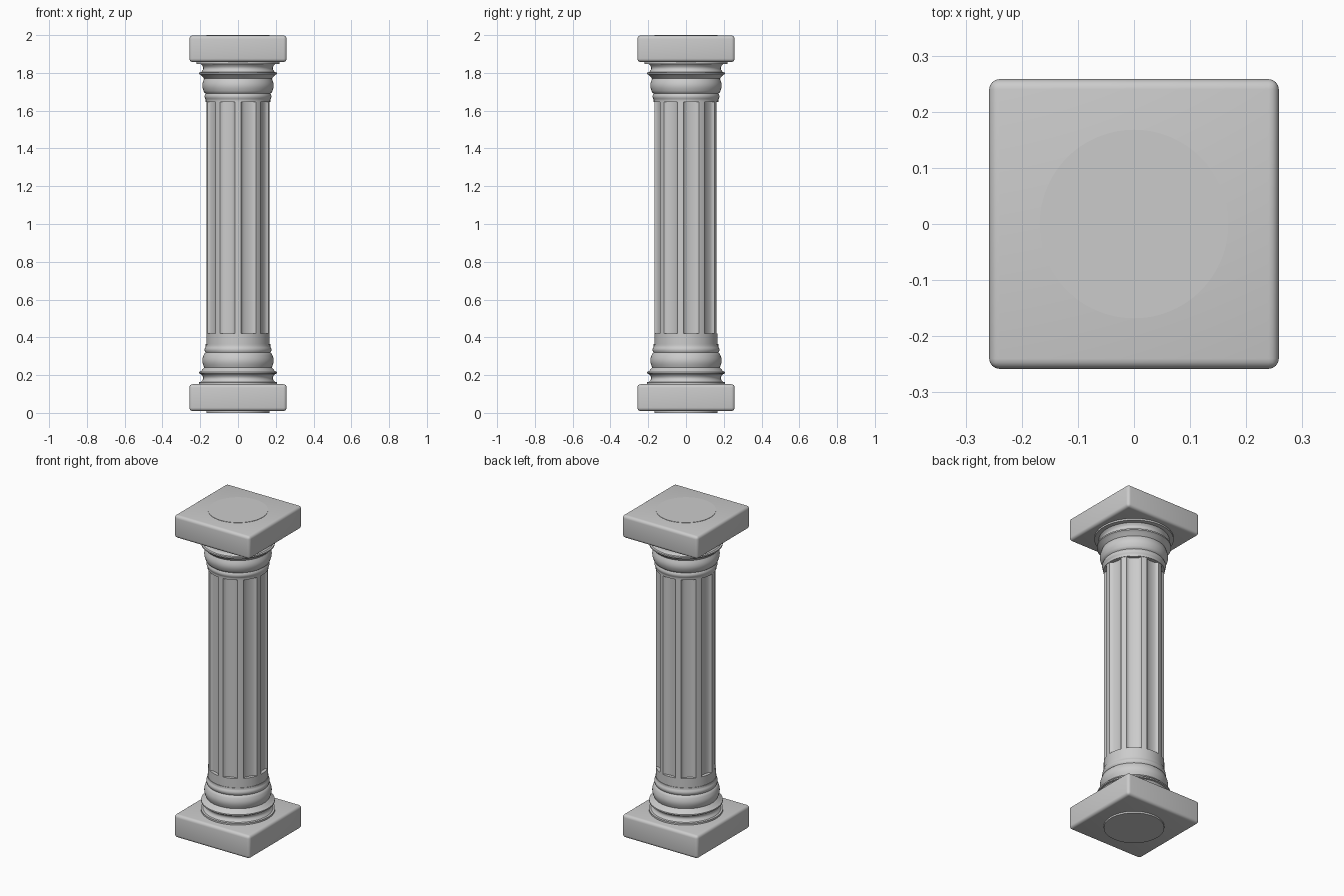
import bpy, bmesh
from math import sin, cos, pi, radians, sqrt

if "Cube" in bpy.data.objects:
    bpy.data.objects.remove(bpy.data.objects["Cube"])

R = 0.168            # shaft radius
FLUTES = 9
HALF = 14.5          # half width of a flute in degrees
DEPTH = 0.02


def finish(name, bm, angle=35):
    bmesh.ops.remove_doubles(bm, verts=bm.verts, dist=1e-5)
    bmesh.ops.recalc_face_normals(bm, faces=bm.faces)
    me = bpy.data.meshes.new(name)
    bm.to_mesh(me)
    bm.free()
    ob = bpy.data.objects.new(name, me)
    bpy.context.collection.objects.link(ob)
    bpy.ops.object.select_all(action='DESELECT')
    ob.select_set(True)
    bpy.context.view_layer.objects.active = ob
    bpy.ops.object.shade_smooth_by_angle(angle=radians(angle))
    return ob


def loft(name, rings):
    """Skin a stack of closed rings and cap both ends."""
    bm = bmesh.new()
    loops = [[bm.verts.new(p) for p in ring] for ring in rings]
    for a, b in zip(loops, loops[1:]):
        for i in range(len(a)):
            j = (i + 1) % len(a)
            bm.faces.new((a[i], a[j], b[j], b[i]))
    bm.faces.new(loops[0][::-1])
    bm.faces.new(loops[-1])
    return finish(name, bm)


def shaft_ring(z, depth):
    pts = []
    local = [-20, -17] + [-HALF + 2 * HALF * k / 12 for k in range(13)] + [17]
    for f in range(FLUTES):
        for t in local:
            a = radians(-70 + 360 / FLUTES * f + t)
            r = R - depth * sqrt(max(0, 1 - (t / HALF) ** 2))
            pts.append((r * cos(a), r * sin(a), z))
    return pts


# Fluted shaft running through the whole column
loft("fluted_shaft", [shaft_ring(z, d) for z, d in
     ((0, 0), (0.42, 0), (0.42, DEPTH), (1.645, DEPTH), (1.645, 0), (2.0, 0))])


# Moulding profile: (radius, distance from the block)
def bulge(r, out, d0, d1, n=8):
    return [(r + out * sin(pi * k / n), d0 + (d1 - d0) * k / n) for k in range(n + 1)]


def moulding(name, foot, place):
    prof = [(0.16, -0.01), (foot, -0.01), (foot, 0.012), (foot - 0.015, 0.014)]
    prof += bulge(0.196, -0.012, 0.014, 0.056)              # hollow
    prof += [(0.206, 0.058), (0.206, 0.066), (0.193, 0.074), (0.182, 0.088)]
    prof += bulge(0.179, 0.010, 0.090, 0.163)               # large roll
    prof += [(0.174, 0.167)]
    prof += bulge(0.172, 0.005, 0.169, 0.200)               # small roll
    prof += [(0.171, 0.203), (0.171, 0.214), (0.16, 0.214)]
    n = 72
    loft(name, [[(r * cos(2 * pi * i / n), r * sin(2 * pi * i / n), place(d))
                 for i in range(n)] for r, d in prof])


moulding("base_moulding", 0.207, lambda d: 0.15 + d)
moulding("capital_moulding", 0.22, lambda d: 1.86 - d)


# Square blocks with rounded edges
def block(name, z0, z1):
    bm = bmesh.new()
    bmesh.ops.create_cube(bm, size=1)
    for v in bm.verts:
        v.co.x *= 0.516
        v.co.y *= 0.516
        v.co.z = z0 if v.co.z < 0 else z1
    bmesh.ops.bevel(bm, geom=bm.edges[:], offset=0.018, segments=4,
                    profile=0.5, affect='EDGES')
    finish(name, bm)


block("base_plinth", 0.01, 0.152)
block("top_abacus", 1.858, 1.998)
